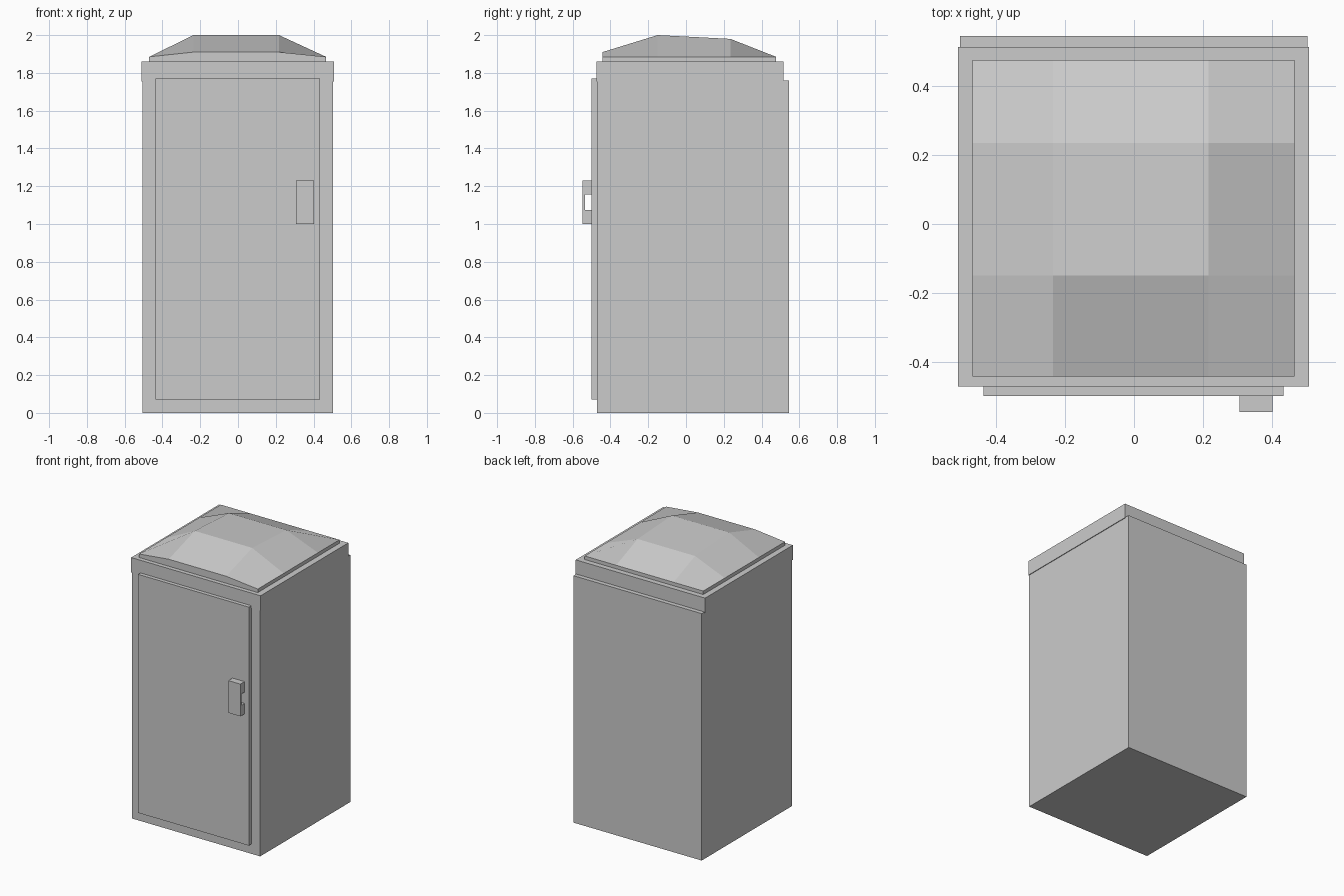
import bpy, bmesh

if "Cube" in bpy.data.objects:
    bpy.data.objects.remove(bpy.data.objects["Cube"])


def finish(name, bm):
    bmesh.ops.recalc_face_normals(bm, faces=bm.faces)
    mesh = bpy.data.meshes.new(name)
    bm.to_mesh(mesh)
    bm.free()
    obj = bpy.data.objects.new(name, mesh)
    bpy.context.collection.objects.link(obj)
    return obj


def extrude_x(name, profile, x0, x1):
    """Extrude a closed (y, z) profile from x0 to x1."""
    bm = bmesh.new()
    face = bm.faces.new([bm.verts.new((x0, y, z)) for y, z in profile])
    ext = bmesh.ops.extrude_face_region(bm, geom=[face])
    moved = [g for g in ext["geom"] if isinstance(g, bmesh.types.BMVert)]
    bmesh.ops.translate(bm, verts=moved, vec=(x1 - x0, 0, 0))
    # make sure the starting cap is still there
    if face.is_valid is False or len(bm.faces) < len(profile) + 2:
        bmesh.ops.holes_fill(bm, edges=bm.edges)
    return finish(name, bm)


def box(name, x0, x1, y0, y1, z0, z1):
    return extrude_x(name, [(y0, z0), (y1, z0), (y1, z1), (y0, z1)], x0, x1)


# Cabin, door panel and roof band
box("cabin_body", -0.506, 0.504, -0.47, 0.546, 0, 1.76)
box("door", -0.437, 0.435, -0.50, -0.46, 0.07, 1.77)
box("roof_band", -0.511, 0.509, -0.473, 0.515, 1.755, 1.86)

# Door handle with a finger gap behind it
extrude_x("door_handle", [(-0.50, 1.0), (-0.547, 1.0), (-0.547, 1.23), (-0.50, 1.23),
                          (-0.50, 1.155), (-0.535, 1.155), (-0.535, 1.075), (-0.50, 1.075)],
          0.307, 0.402)

# Faceted roof dome: 3 x 3 panels over a thin rim
xs = (-0.47, -0.236, 0.217, 0.466)
ys = (-0.443, -0.15, 0.235, 0.477)
row_z = (1.91, 2.0, 1.98, 1.885)   # height of the middle columns, front to back
bm = bmesh.new()
grid = [[bm.verts.new((x, y, z if i in (1, 2) else 1.885)) for i, x in enumerate(xs)]
        for y, z in zip(ys, row_z)]
for j in range(3):
    for i in range(3):
        bm.faces.new((grid[j][i], grid[j][i + 1], grid[j + 1][i + 1], grid[j + 1][i]))
rim = [e for e in bm.edges if e.is_boundary]
ext = bmesh.ops.extrude_edge_only(bm, edges=rim)
for v in ext["geom"]:
    if isinstance(v, bmesh.types.BMVert):
        v.co.z = 1.86
bmesh.ops.holes_fill(bm, edges=[e for e in bm.edges if e.is_boundary])
finish("roof_dome", bm)
